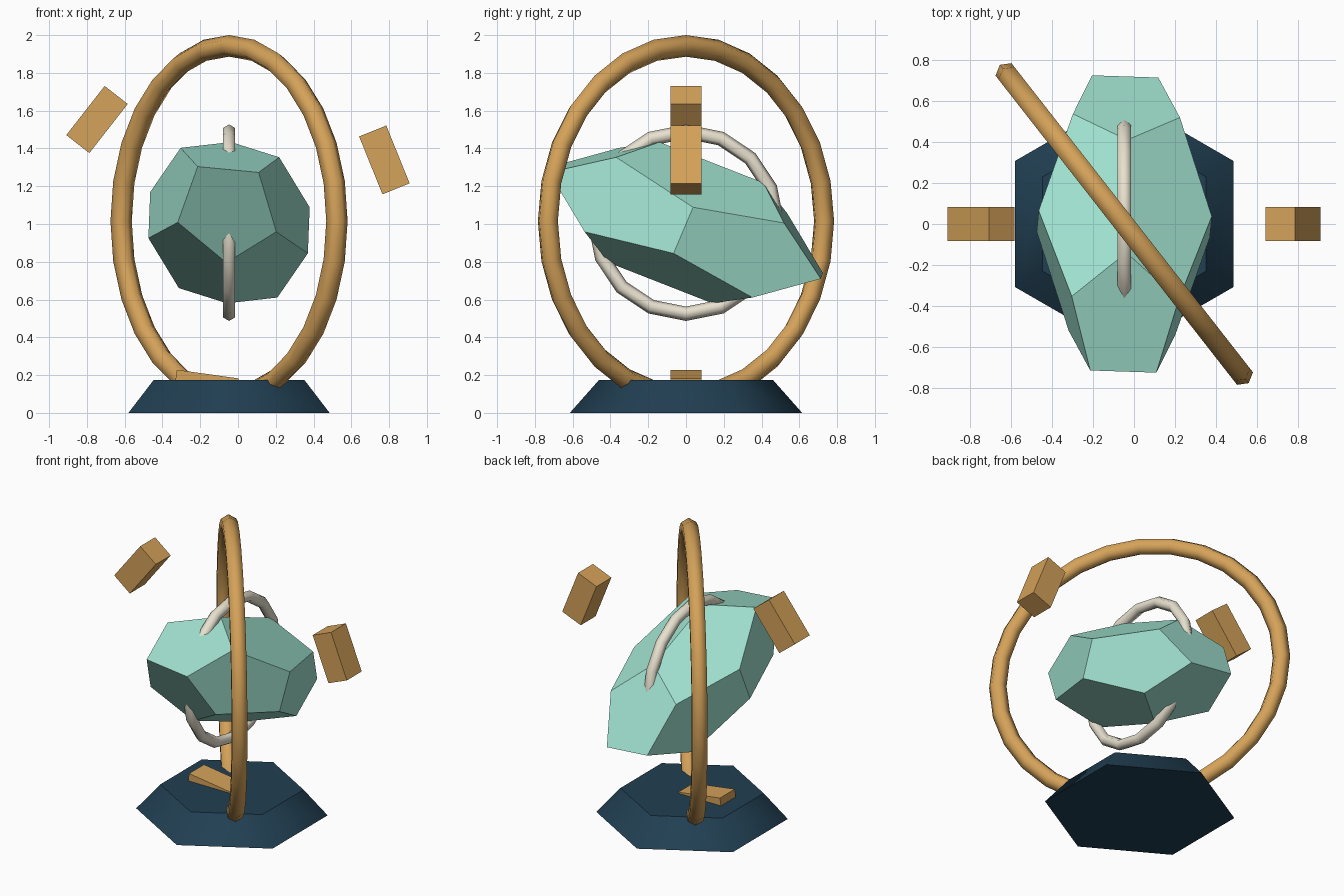
import bpy, bmesh, math
from mathutils import Vector

if "Cube" in bpy.data.objects:
    bpy.data.objects.remove(bpy.data.objects["Cube"])

CX, CZ = -0.0475, 1.007          # common axis of the sculpture
CENTRE = Vector((CX, 0, CZ))


def material(name, rgb):
    m = bpy.data.materials.new(name)
    m.diffuse_color = (*rgb, 1)
    m.use_nodes = True
    m.node_tree.nodes["Principled BSDF"].inputs["Base Color"].default_value = m.diffuse_color
    return m


GOLD = material("gold", (0.66, 0.36, 0.10))
TEAL = material("teal", (0.36, 0.77, 0.64))
IVORY = material("ivory", (0.80, 0.75, 0.62))
NAVY = material("navy", (0.015, 0.05, 0.085))


def finish(name, mat, smooth=None):
    ob = bpy.context.object
    ob.name = name
    ob.data.materials.append(mat)
    if smooth:
        bpy.ops.object.shade_smooth_by_angle(angle=math.radians(smooth))
    return ob


def ring(name, mat, z, major, minor, segments, rotation):
    bpy.ops.mesh.primitive_torus_add(
        location=(CX, 0, z), rotation=rotation, major_radius=major,
        minor_radius=minor, major_segments=segments, minor_segments=6)
    return finish(name, mat, 80)


# Hexagonal base with sloping sides
bpy.ops.mesh.primitive_cone_add(vertices=6, radius1=0.615, radius2=0.46,
                                depth=0.175, location=(CX, 0, 0.0875))
finish("base", NAVY, 50)

# Large upright hoop and small inner hoop
ring("outer_hoop", GOLD, 1.015, 0.928, 0.057, 28,
     (math.pi / 2, 0, math.radians(-52)))
ring("inner_hoop", IVORY, CZ, 0.482, 0.038, 16, (0, math.pi / 2, 0))

# Stretched, tilted dodecahedron: front pentagon, its wider ring, and opposites
face = Vector((-0.009, -0.581, 0.061))
a = Vector((-0.157, -0.133, 0.236))
b = Vector((0.225, -0.108, 0.139))
phi = (1 + 5 ** 0.5) / 2
bm = bmesh.new()
for k in range(5):
    t = math.radians(72 * k)
    d = a * math.cos(t) + b * math.sin(t)
    for p in (face + d, face * phi ** -3 + d * phi):
        bm.verts.new(p)
        bm.verts.new(-p)
bmesh.ops.convex_hull(bm, input=bm.verts[:])
bmesh.ops.dissolve_limit(bm, angle_limit=0.02, verts=bm.verts[:],
                         edges=bm.edges[:])
bmesh.ops.recalc_face_normals(bm, faces=bm.faces[:])
mesh = bpy.data.meshes.new("crystal")
bm.to_mesh(mesh)
bm.free()
crystal = bpy.data.objects.new("crystal", mesh)
crystal.location = CENTRE
mesh.materials.append(TEAL)
bpy.context.collection.objects.link(crystal)

# Three orbiting blocks, each lying along the tangent of the orbit
for i in range(3):
    t = math.radians(22 + 120 * i)
    bpy.ops.mesh.primitive_cube_add(
        size=1, location=CENTRE + 0.887 * Vector((math.cos(t), 0, math.sin(t))),
        rotation=(0, -t, 0))
    block = finish(f"orbit_block_{i + 1}", GOLD)
    block.scale = (0.155, 0.166, 0.33)
